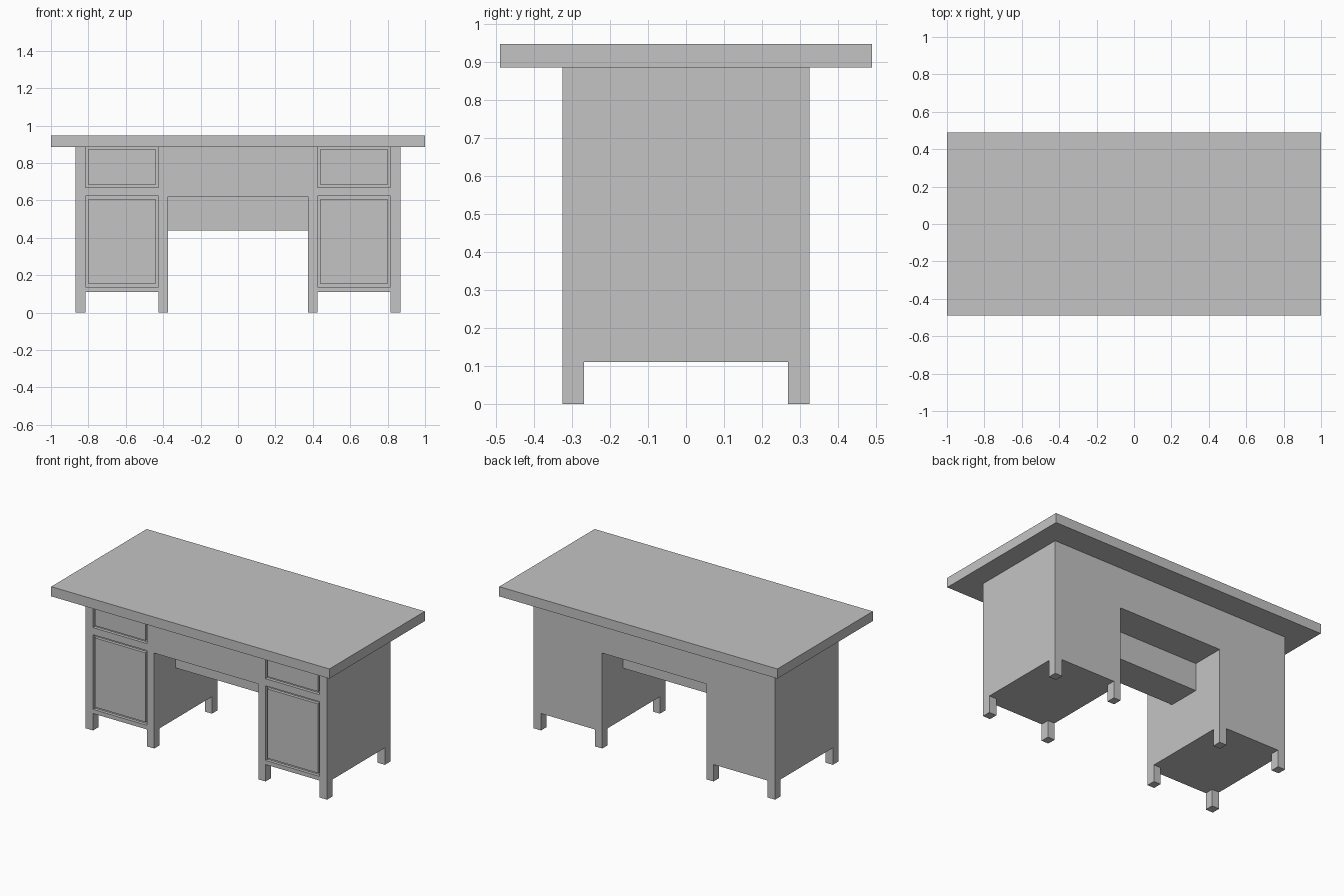
import bpy, bmesh

if "Cube" in bpy.data.objects:
    bpy.data.objects.remove(bpy.data.objects["Cube"])

wood = bpy.data.materials.new("plain grey")
wood.diffuse_color = (0.55, 0.55, 0.55, 1)
wood.use_nodes = True
wood.node_tree.nodes["Principled BSDF"].inputs["Base Color"].default_value = wood.diffuse_color

HALF_DEPTH = 0.325     # body half depth
BASE, UNDER, TOP = 0.11, 0.885, 0.948
IN0, IN1, OUT0, OUT1 = 0.375, 0.425, 0.815, 0.868   # leg edges along x
GROOVE = 0.02          # depth of the gap around drawers and doors


def box(name, x, y, z):
    """Axis-aligned box from three (low, high) ranges."""
    verts = [(a, b, c) for a in x for b in y for c in z]
    faces = [(0, 1, 3, 2), (4, 6, 7, 5), (0, 4, 5, 1),
             (2, 3, 7, 6), (0, 2, 6, 4), (1, 5, 7, 3)]
    mesh = bpy.data.meshes.new(name)
    bm = bmesh.new()
    vs = [bm.verts.new(v) for v in verts]
    for f in faces:
        bm.faces.new([vs[i] for i in f])
    bmesh.ops.recalc_face_normals(bm, faces=bm.faces)
    bm.to_mesh(mesh)
    bm.free()
    obj = bpy.data.objects.new(name, mesh)
    bpy.context.collection.objects.link(obj)
    mesh.materials.append(wood)
    return obj


def span(a, b, side):
    return tuple(sorted((a * side, b * side)))


front = -HALF_DEPTH
inner = front + GROOVE

# Table top
box("table_top", (-1, 1), (-0.49, 0.49), (UNDER, TOP))

# Centre apron and the lower block hanging inside the knee space
box("centre_apron", (-IN0, IN0), (front, HALF_DEPTH), (0.62, UNDER))
box("knee_block", (-IN0, IN0), (-0.105, 0.11), (0.44, 0.62))

for side, label in ((-1, "left"), (1, "right")):
    # Pedestal carcass
    box(f"{label}_pedestal", span(IN0, OUT1, side), (inner, HALF_DEPTH), (BASE, UNDER))

    # Front frame: stiles and rails
    for part, a, b in (("inner", IN0, IN1), ("outer", OUT0, OUT1)):
        box(f"{label}_{part}_stile", span(a, b, side), (front, inner), (BASE, UNDER))
    for part, lo, hi in (("bottom", BASE, 0.137), ("middle", 0.622, 0.668)):
        box(f"{label}_{part}_rail", span(IN1, OUT0, side), (front, inner), (lo, hi))

    # Drawer and door fronts, flush with the frame
    for part, lo, hi in (("door", 0.155, 0.605), ("drawer", 0.685, 0.871)):
        box(f"{label}_{part}", span(IN1 + 0.013, OUT0 - 0.013, side), (front, inner), (lo, hi))

    # Feet
    for part, a, b in (("inner", IN0, IN1), ("outer", OUT0, OUT1)):
        for end, y in (("front", (front, -0.268)), ("back", (0.268, HALF_DEPTH))):
            box(f"{label}_{part}_{end}_foot", span(a, b, side), y, (0, BASE))
